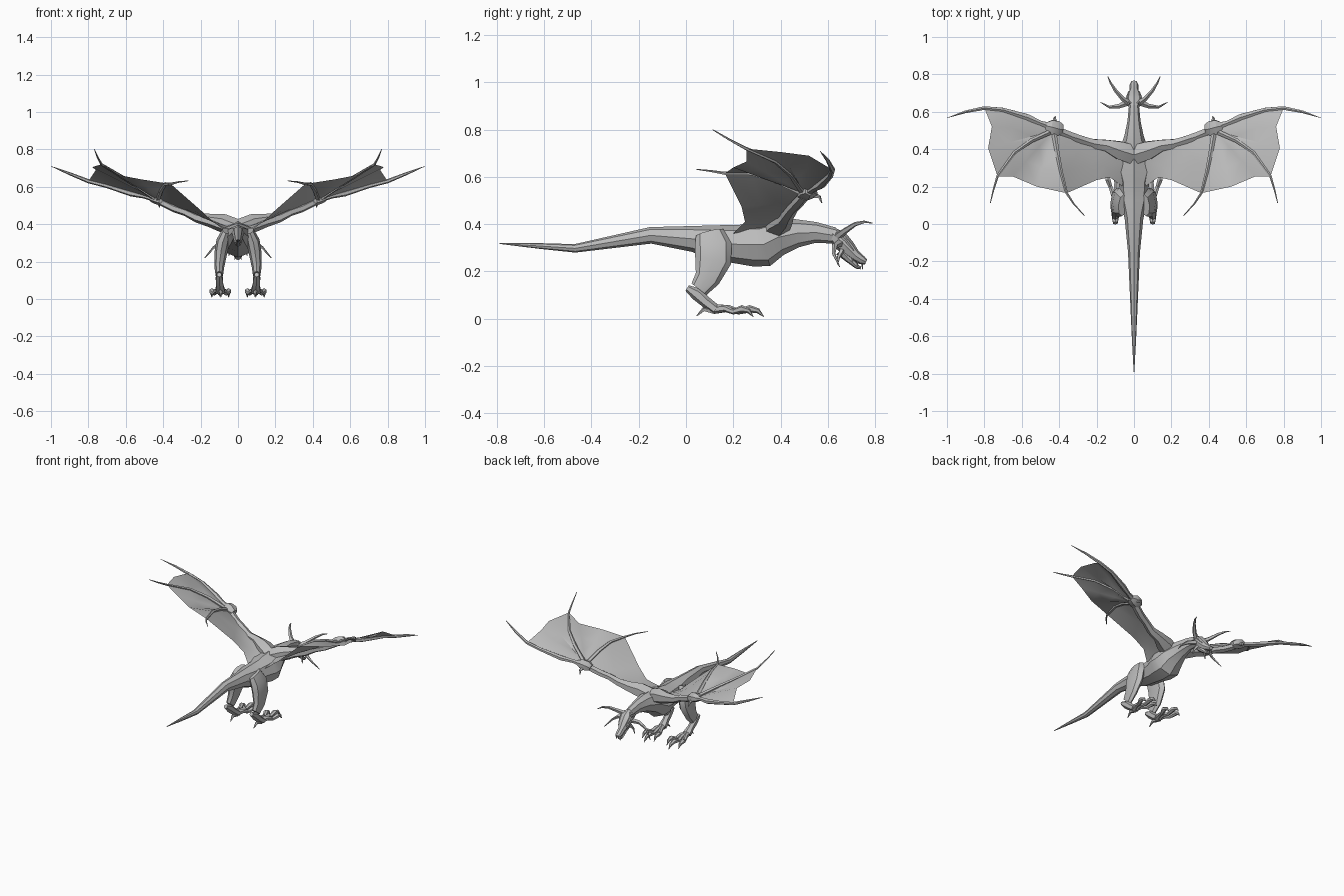
import bpy
import bmesh
import math
from mathutils import Vector

default_cube = bpy.data.objects.get("Cube")
if default_cube:
    bpy.data.objects.remove(default_cube, do_unlink=True)

UP, FORWARD = Vector((0, 0, 1)), Vector((0, 1, 0))
SIDES = {"left": 1, "right": -1}
parts = []

hide_colour = (0.5, 0.5, 0.5, 1.0)
hide_material = bpy.data.materials.new("grey hide")
hide_material.use_nodes = True
hide_material.diffuse_color = hide_colour
hide_material.node_tree.nodes["Principled BSDF"].inputs["Base Color"].default_value = hide_colour


def finish(name, bm, recalculate=True):
    """Turn a bmesh into a named object in the scene."""
    if recalculate:
        bmesh.ops.recalc_face_normals(bm, faces=bm.faces)
    mesh = bpy.data.meshes.new(name)
    bm.to_mesh(mesh)
    bm.free()
    mesh.materials.append(hide_material)
    part = bpy.data.objects.new(name, mesh)
    bpy.context.collection.objects.link(part)
    parts.append(part)


def loft(name, stations, reference=UP, sides=8, mirror=1):
    """Skin a path of (x, y, z, half width, half height) stations."""
    bm = bmesh.new()
    centres = [Vector(s[:3]) for s in stations]
    rings = []
    for i, station in enumerate(stations):
        ahead = centres[min(i + 1, len(centres) - 1)]
        behind = centres[max(i - 1, 0)]
        tangent = (ahead - behind).normalized()
        across = tangent.cross(reference).normalized()
        above = across.cross(tangent)
        ring = []
        for k in range(sides):
            angle = math.tau * k / sides
            point = (centres[i] + across * math.sin(angle) * station[3]
                     + above * math.cos(angle) * station[4])
            ring.append(bm.verts.new((point.x * mirror, point.y, point.z)))
        rings.append(ring)
    for a, b in zip(rings, rings[1:]):
        for k in range(sides):
            n = (k + 1) % sides
            bm.faces.new((a[k], a[n], b[n], b[k]))
    bm.faces.new(rings[0])
    bm.faces.new(rings[-1])
    finish(name, bm)


def taper(name, points, thick, thin=0.002, reference=UP, sides=5, mirror=1):
    """Spike that narrows evenly along a path of points."""
    last = len(points) - 1
    stations = []
    for i, point in enumerate(points):
        radius = thick + (thin - thick) * i / last
        stations.append((*point, radius, radius))
    loft(name, stations, reference, sides, mirror)


def rib(start, end, steps=3):
    """Straight membrane rib between two points."""
    start, end = Vector(start), Vector(end)
    return [start.lerp(end, i / steps) for i in range(steps + 1)]


def membrane(name, ribs, mirror):
    """Sheet stretched across neighbouring ribs."""
    bm = bmesh.new()
    rows = [[bm.verts.new((p[0] * mirror, p[1], p[2])) for p in r] for r in ribs]
    for a, b in zip(rows, rows[1:]):
        for i in range(len(a) - 1):
            bm.faces.new((a[i], a[i + 1], b[i + 1], b[i]))
    bmesh.ops.remove_doubles(bm, verts=bm.verts, dist=0.0005)
    bmesh.ops.triangulate(bm, faces=bm.faces)
    finish(name, bm)


# Tail, trunk and neck: y, centre height, half width, half height
spine = [
    (-.79, .319, .002, .002), (-.62, .308, .011, .012), (-.47, .298, .018, .018),
    (-.15, .353, .032, .035), (.03, .338, .05, .055), (.12, .323, .075, .073),
    (.22, .315, .08, .082), (.28, .315, .1, .093), (.33, .315, .1, .096),
    (.39, .345, .08, .078), (.47, .362, .052, .06), (.55, .365, .035, .044),
    (.63, .352, .027, .034),
]
loft("body", [(0, y, z, w, h) for y, z, w, h in spine])

# Head with separate lower jaw, opened slightly
loft("head", [(0, .615, .365, .024, .026), (0, .65, .335, .042, .038),
              (0, .685, .298, .038, .034), (0, .715, .268, .024, .024),
              (0, .745, .248, .024, .019), (0, .762, .24, .014, .011)])
loft("lower_jaw", [(0, .655, .29, .032, .026), (0, .69, .252, .022, .016),
                   (0, .725, .22, .018, .01), (0, .74, .214, .01, .005)])

# Wing skeleton
wrist = (.43, .5, .53)
lead_finger = [wrist, (.57, .57, .565), (.7, .61, .605), (.8, .62, .63)]
middle_finger = [wrist, (.55, .445, .61), (.64, .38, .665), (.73, .255, .72)]
inner_finger = [wrist, (.41, .38, .585), (.39, .28, .615), (.36, .165, .615)]
wing_ribs = [
    lead_finger,
    rib(wrist, (.76, .52, .69)),
    rib(wrist, (.78, .405, .705)),
    middle_finger,
    rib(wrist, (.65, .255, .665)),
    rib(wrist, (.52, .2, .64)),
    inner_finger,
    rib((.33, .465, .49), (.2, .235, .475)),
    rib((.2, .43, .44), (.13, .25, .41)),
    rib((.05, .4, .4), (.06, .2, .36)),
]

for side, s in SIDES.items():
    # Face: eye ridge, horns, cheek spikes and teeth
    taper(f"{side}_eye_ridge", [(.02, .64, .365), (.036, .675, .335), (.028, .71, .29)], .014, mirror=s)
    taper(f"{side}_upper_horn", [(.025, .645, .35), (.06, .67, .37), (.1, .715, .4),
                                 (.125, .755, .41), (.14, .788, .405)], .017, mirror=s)
    taper(f"{side}_cheek_horn", [(.03, .65, .32), (.08, .63, .31), (.13, .625, .275),
                                 (.178, .65, .22)], .018, mirror=s)
    taper(f"{side}_jaw_spike", [(.028, .66, .29), (.045, .645, .26), (.05, .642, .23)], .012, mirror=s)
    for i in range(3):
        y = .705 + i * .02
        z = .255 - i * .011
        taper(f"{side}_tooth_{i + 1}", [(.017, y, z), (.017, y + .002, z - .024)],
              .004, .001, FORWARD, 4, s)

    # Shoulder and arm up to the wrist
    loft(f"{side}_wing_arm", [(0, .37, .375, .06, .05), (.08, .395, .405, .055, .05),
                              (.15, .42, .42, .035, .036), (.22, .43, .435, .028, .026),
                              (.28, .45, .465, .024, .022), (.34, .47, .485, .026, .022),
                              (.41, .5, .52, .024, .022)], sides=6, mirror=s)
    loft(f"{side}_wrist", [(.385, .505, .52, .03, .02), (.41, .51, .53, .046, .032),
                           (.445, .52, .54, .042, .03), (.47, .525, .54, .022, .018)],
         sides=6, mirror=s)
    taper(f"{side}_thumb_claw", [(.42, .53, .525), (.425, .565, .515), (.42, .575, .49)],
          .014, mirror=s)

    # Fingers extend past the membrane as claws
    loft(f"{side}_lead_finger", [(.44, .52, .535, .022, .018), (.5, .54, .55, .014, .013),
                                 (.57, .57, .565, .02, .017), (.7, .61, .605, .013, .012),
                                 (.8, .62, .63, .011, .011), (.9, .6, .67, .008, .008),
                                 (1.0, .567, .71, .001, .001)], sides=6, mirror=s)
    taper(f"{side}_middle_finger", middle_finger + [(.752, .18, .76), (.768, .113, .8)], .015, mirror=s)
    taper(f"{side}_inner_finger", inner_finger + [(.32, .105, .625), (.265, .045, .632)], .015, mirror=s)
    membrane(f"{side}_wing_membrane", wing_ribs, s)

    # Thigh and shin, flattened sideways
    loft(f"{side}_thigh", [(.06, .1, .365, .025, .06), (.08, .115, .31, .036, .078),
                           (.092, .115, .245, .034, .077), (.1, .09, .17, .026, .054),
                           (.1, .055, .125, .02, .04)], FORWARD, mirror=s)
    loft(f"{side}_ankle", [(.1, .005, .13, .014, .014), (.1, .045, .105, .022, .027),
                           (.097, .085, .07, .022, .024), (.095, .125, .04, .03, .022)],
         FORWARD, sides=6, mirror=s)

    # Three splayed front toes with claws and one rear toe
    for name, spread, reach in (("inner", -.045, .17), ("middle", 0, .215), ("outer", .045, .17)):
        def along(t):
            return .095 + spread * min(1, t * 1.4), .115 + reach * t

        loft(f"{side}_{name}_toe", [(*along(0), .04, .018, .02), (*along(.3), .044, .014, .015),
                                    (*along(.5), .03, .012, .012), (*along(.72), .042, .016, .016),
                                    (*along(.88), .034, .01, .011), (*along(1), .008, .001, .001)],
             sides=6, mirror=s)
    taper(f"{side}_rear_toe", [(.095, .12, .035), (.092, .075, .04), (.09, .045, .012)],
          .018, mirror=s)

# Smooth gentle bends, keep facet edges crisp
bpy.ops.object.select_all(action="DESELECT")
for part in parts:
    part.select_set(True)
bpy.context.view_layer.objects.active = parts[0]
bpy.ops.object.shade_smooth_by_angle(angle=math.radians(32))
